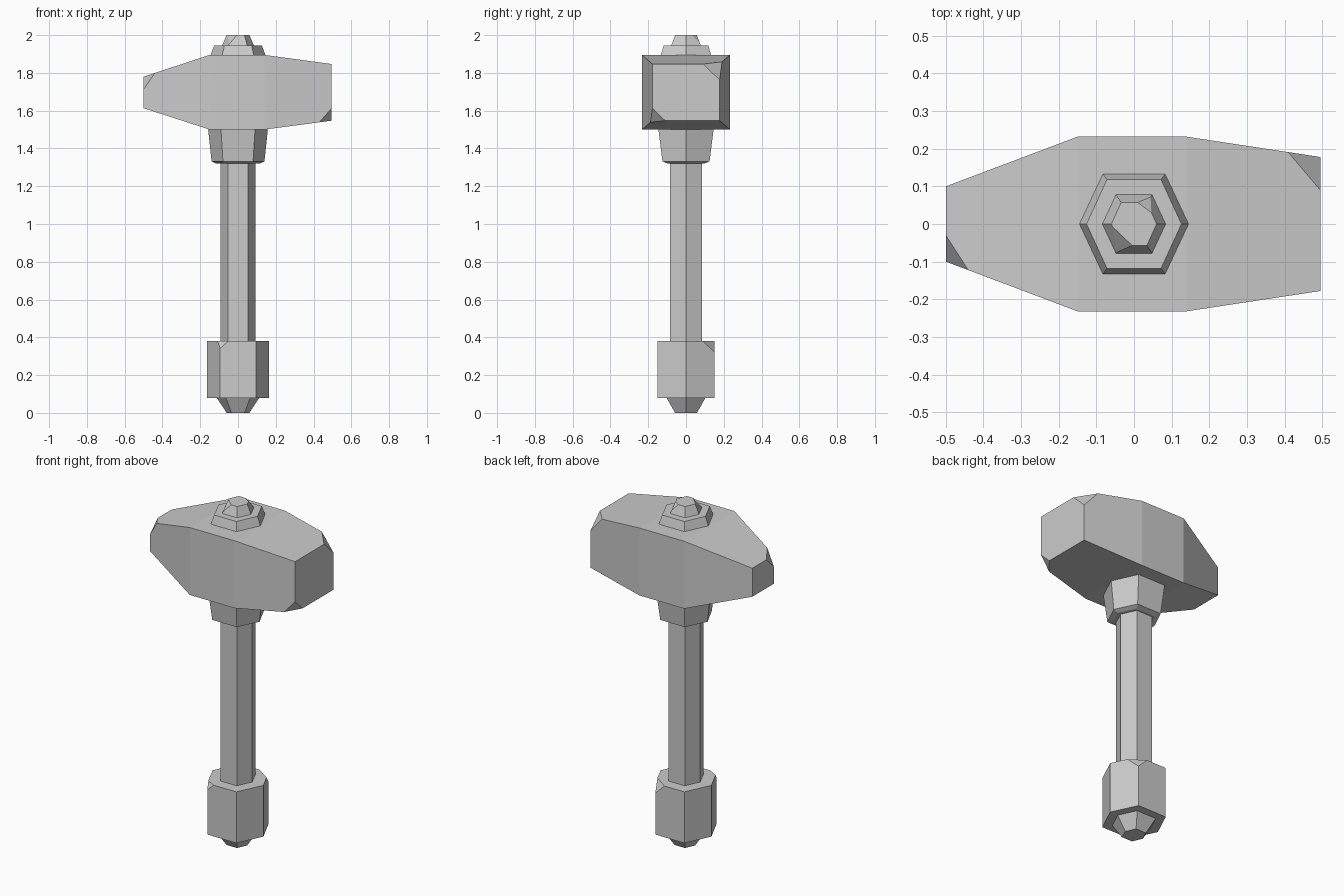
import bpy, bmesh
from mathutils import Vector

if "Cube" in bpy.data.objects:
    bpy.data.objects.remove(bpy.data.objects["Cube"])


def hexagon(rx, ry, z):
    # points on +x and -x, flats on +y and -y
    h = rx * 0.57
    return [(rx, 0, z), (h, ry, z), (-h, ry, z), (-rx, 0, z), (-h, -ry, z), (h, -ry, z)]


def rectangle(x, hy, z0, z1):
    return [(x, -hy, z0), (x, hy, z0), (x, hy, z1), (x, -hy, z1)]


def loft(name, sections, chips=()):
    """Skin the sections, then slice off each chipped corner (corner-cutting planes)."""
    bm = bmesh.new()
    rings = [[bm.verts.new(p) for p in s] for s in sections]
    n = len(rings[0])
    for a, b in zip(rings, rings[1:]):
        for i in range(n):
            j = (i + 1) % n
            bm.faces.new((a[i], a[j], b[j], b[i]))
    bm.faces.new(rings[0][::-1])
    bm.faces.new(rings[-1])
    centre = sum((v.co for v in bm.verts), Vector()) / len(bm.verts)
    for pts in chips:
        p, q, r = map(Vector, pts)
        no = (q - p).cross(r - p).normalized()
        if no.dot(p - centre) < 0:
            no = -no
        bmesh.ops.bisect_plane(bm, geom=bm.verts[:] + bm.edges[:] + bm.faces[:],
                               plane_co=p, plane_no=no, clear_outer=True)
        bmesh.ops.holes_fill(bm, edges=[e for e in bm.edges if e.is_boundary], sides=0)
    bmesh.ops.recalc_face_normals(bm, faces=bm.faces[:])
    mesh = bpy.data.meshes.new(name)
    bm.to_mesh(mesh)
    bm.free()
    ob = bpy.data.objects.new(name, mesh)
    bpy.context.collection.objects.link(ob)
    return ob


# Head: tapered block with three chipped corners
loft("hammer_head",
     [rectangle(-0.5, 0.1, 1.613, 1.78), rectangle(-0.15, 0.232, 1.5, 1.895),
      rectangle(0.14, 0.232, 1.5, 1.895), rectangle(0.495, 0.178, 1.547, 1.847)],
     [[(0.41, 0.191, 1.858), (0.495, 0.09, 1.847), (0.495, 0.178, 1.763)],
      [(0.43, -0.188, 1.538), (0.495, -0.11, 1.547), (0.495, -0.178, 1.612)],
      [(-0.44, -0.1226, 1.80), (-0.5, -0.03, 1.78), (-0.5, -0.1, 1.712)]])

# Collar under the head
loft("collar", [hexagon(0.115, 0.098, 1.32), hexagon(0.14, 0.125, 1.332),
                hexagon(0.158, 0.146, 1.5)])

# Handle shaft
loft("handle", [hexagon(0.092, 0.086, 0.37), hexagon(0.092, 0.086, 1.33)])

# Pommel with two chipped top corners
loft("pommel", [hexagon(0.165, 0.15, 0.08), hexagon(0.165, 0.15, 0.38)],
     [[(-0.052, -0.15, 0.38), (-0.094, -0.15, 0.342), (-0.108, -0.12, 0.38)],
      [(0.035, 0.15, 0.38), (0.094, 0.15, 0.322), (0.122, 0.09, 0.38)]])

# Tapered end below the pommel
loft("pommel_tip", [hexagon(0.06, 0.058, 0), hexagon(0.113, 0.103, 0.08)])

# Cap plate and chipped stud on top of the head
loft("cap_plate", [hexagon(0.145, 0.133, 1.895), hexagon(0.126, 0.118, 1.946)])
loft("cap_stud", [hexagon(0.084, 0.078, 1.946), hexagon(0.06, 0.057, 2.0)],
     [[(0.01, 0.057, 2.0), (0.047, 0.03, 2.0), (0.046, 0.07, 1.962)],
      [(-0.005, -0.057, 2.0), (-0.054, -0.01, 2.0), (-0.045, -0.075, 1.954)]])
